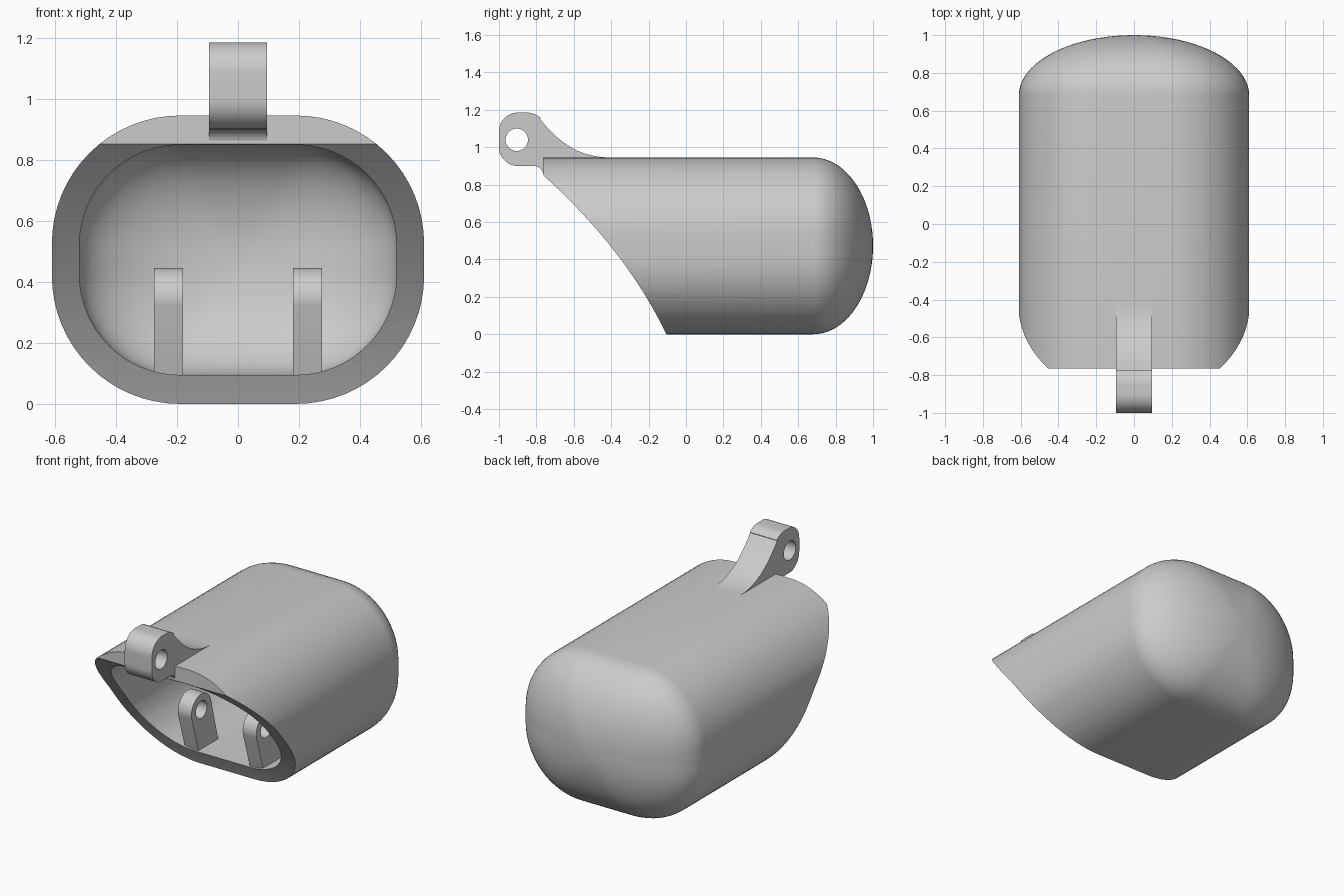
import bpy, bmesh, math
from mathutils import Vector

default = bpy.data.objects.get("Cube")
if default:
    bpy.data.objects.remove(default, do_unlink=True)

grey = bpy.data.materials.new("plain grey")
grey.use_nodes = True
GREY = (0.6, 0.6, 0.6, 1)
grey.diffuse_color = GREY
grey.node_tree.nodes["Principled BSDF"].inputs["Base Color"].default_value = GREY


def finish(name, bm):
    bmesh.ops.recalc_face_normals(bm, faces=bm.faces)
    mesh = bpy.data.meshes.new(name)
    bm.to_mesh(mesh)
    bm.free()
    mesh.materials.append(grey)
    obj = bpy.data.objects.new(name, mesh)
    bpy.context.collection.objects.link(obj)
    return obj


def activate(obj):
    bpy.ops.object.select_all(action='DESELECT')
    obj.select_set(True)
    bpy.context.view_layer.objects.active = obj


def cut(obj, cutter):
    mod = obj.modifiers.new("cut", 'BOOLEAN')
    mod.operation, mod.solver, mod.object = 'DIFFERENCE', 'EXACT', cutter
    activate(obj)
    bpy.ops.object.modifier_apply(modifier=mod.name)
    bpy.data.objects.remove(cutter, do_unlink=True)


def smooth(obj):
    activate(obj)
    bpy.ops.object.shade_smooth_by_angle(angle=math.radians(30))


def arc(cy, cz, r, start, end, steps=14):
    """Points of an arc, angles in degrees."""
    angles = [math.radians(start + (end - start) * i / steps) for i in range(steps + 1)]
    return [(cy + r * math.cos(a), cz + r * math.sin(a)) for a in angles]


def bezier(points, steps=20):
    """Curve through the first and last of any number of control points."""
    out = []
    for i in range(steps + 1):
        t, level = i / steps, [Vector(p) for p in points]
        while len(level) > 1:
            level = [a.lerp(b, t) for a, b in zip(level, level[1:])]
        out.append(tuple(level[0]))
    return out


def prism(name, profile, x0, x1):
    """Extrude a side profile of (y, z) points across x."""
    bm = bmesh.new()
    face = bm.faces.new([bm.verts.new((x0, y, z)) for y, z in profile])
    new = bmesh.ops.extrude_face_region(bm, geom=[face])["geom"]
    verts = [v for v in new if isinstance(v, bmesh.types.BMVert)]
    bmesh.ops.translate(bm, verts=verts, vec=(x1 - x0, 0, 0))
    return finish(name, bm)


def capsule(name, half_w, z0, z1, radius, front, shoulder, back):
    """Rounded-rectangle tube along y with an elliptical dome at the back."""
    mid, half_h = (z0 + z1) / 2, (z1 - z0) / 2
    section = []
    for k, (sx, sz) in enumerate([(1, 1), (-1, 1), (-1, -1), (1, -1)]):
        section += arc(sx * (half_w - radius), sz * (half_h - radius), radius,
                       90 * k, 90 * k + 90, 16)
    rings = [(front, 1.0)]
    for i in range(20):
        t = math.pi / 2 * i / 20
        rings.append((shoulder + (back - shoulder) * math.sin(t), math.cos(t)))
    bm = bmesh.new()
    loops = [[bm.verts.new((x * s, y, mid + z * s)) for x, z in section] for y, s in rings]
    n = len(section)
    for a, b in zip(loops, loops[1:]):
        for i in range(n):
            j = (i + 1) % n
            bm.faces.new((a[i], a[j], b[j], b[i]))
    bm.faces.new(loops[0])
    pole = bm.verts.new((0, back, mid))
    for i in range(n):
        bm.faces.new((loops[-1][i], loops[-1][(i + 1) % n], pole))
    return finish(name, bm)


# Hollow body with a curved, slanted mouth
body = capsule("body_shell", 0.61, 0, 0.945, 0.42, -0.765, 0.68, 1.0)
mouth = [(-1.3, 0.852)] + bezier([(-0.765, 0.852), (-0.32, 0.45), (-0.105, 0)])
mouth += [(-0.02, -0.2), (-1.3, -0.2)]
cut(body, prism("mouth_cutter", mouth, -1, 1))
cut(body, capsule("cavity_cutter", 0.52, 0.095, 0.849, 0.33, -0.95, 0.65, 0.905))
smooth(body)

# Top hanging loop that flows back into the body
loop_profile = bezier([(-0.4, 0.945), (-0.58, 0.945), (-0.68, 1.03), (-0.78, 1.15)])
loop_profile += bezier([(-0.775, 1.155), (-0.81, 1.185), (-0.85, 1.185)], 8)
loop_profile += arc(-0.9, 1.085, 0.1, 90, 180) + arc(-0.9, 1.0, 0.1, 180, 270)
loop_profile += bezier([(-0.82, 0.9), (-0.775, 0.9), (-0.764, 0.86)], 8)
loop_profile += [(-0.7, 0.88), (-0.4, 0.9)]
loop = prism("hanging_loop", loop_profile, -0.095, 0.095)
cut(loop, prism("loop_hole_cutter", arc(-0.905, 1.04, 0.06, 0, 348.75, 31), -0.3, 0.3))
smooth(loop)

# Pair of leaning pivot lugs on the cavity floor
lug_profile = arc(-0.11, 0.345, 0.1, 14, 194, 20) + [(-0.125, 0.05), (0.07, 0.05)]
for side, x0, x1 in (("left", 0.18, 0.275), ("right", -0.275, -0.18)):
    lug = prism(side + "_pivot_lug", lug_profile, x0, x1)
    cut(lug, prism("lug_hole_cutter", arc(-0.11, 0.345, 0.055, 0, 348.75, 31), x0 - 0.1, x1 + 0.1))
    smooth(lug)
